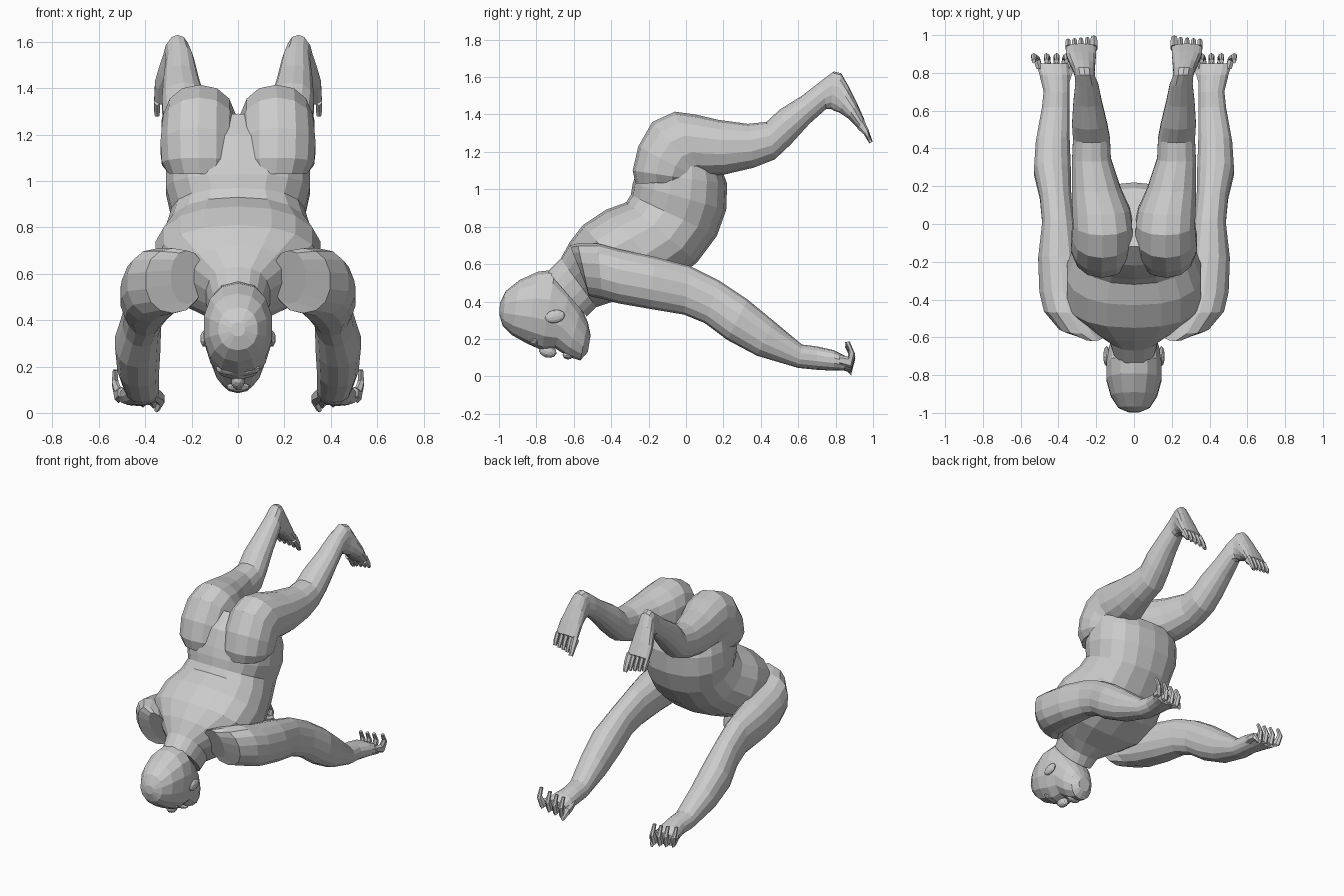
import bpy, bmesh, math


def ring_points(back, front, xc, hw, n, power):
    # ring spanned by a back point and a front point in the y-z plane, hw wide in x
    cy, cz = (back[0] + front[0]) / 2, (back[1] + front[1]) / 2
    hy, hz = (back[0] - front[0]) / 2, (back[1] - front[1]) / 2
    pts = []
    for i in range(n):
        a = 2 * math.pi * i / n + math.pi / 2
        c, s = math.cos(a), math.sin(a)
        c = math.copysign(abs(c) ** power, c)
        s = math.copysign(abs(s) ** power, s)
        pts.append((xc + hw * c, cy + hy * s, cz + hz * s))
    return pts


def loft(name, rings, n=14, power=0.9, mirror=False):
    bm = bmesh.new()
    loops = []
    for by, bz, fy, fz, xc, hw in rings:
        loops.append([bm.verts.new(p) for p in ring_points((by, bz), (fy, fz), xc, hw, n, power)])
    for a, b in zip(loops, loops[1:]):
        for i in range(n):
            j = (i + 1) % n
            bm.faces.new((a[i], a[j], b[j], b[i]))
    bm.faces.new(loops[0][::-1])
    bm.faces.new(loops[-1])
    bmesh.ops.recalc_face_normals(bm, faces=bm.faces[:])
    me = bpy.data.meshes.new(name)
    bm.to_mesh(me)
    bm.free()
    ob = bpy.data.objects.new(name, me)
    bpy.context.collection.objects.link(ob)
    if mirror:
        ob.modifiers.new("mirror", 'MIRROR')
    return ob


def blob(name, loc, scale, rot=0, mirror=False):
    bm = bmesh.new()
    bmesh.ops.create_icosphere(bm, subdivisions=2, radius=1)
    c, s = math.cos(rot), math.sin(rot)
    for v in bm.verts:
        x, y, z = (v.co[i] * scale[i] for i in range(3))
        v.co = (x + loc[0], y * c - z * s + loc[1], y * s + z * c + loc[2])
    me = bpy.data.meshes.new(name)
    bm.to_mesh(me)
    bm.free()
    ob = bpy.data.objects.new(name, me)
    bpy.context.collection.objects.link(ob)
    if mirror:
        ob.modifiers.new("mirror", 'MIRROR')


# torso: neck, chest, round belly, pelvis (back y, z, front y, z, centre x, half width)
loft("torso", [
    (-.74, .56, -.53, .32, 0, .12), (-.67, .63, -.48, .37, 0, .14),
    (-.62, .72, -.39, .40, 0, .25), (-.55, .81, -.24, .43, 0, .36),
    (-.43, .89, -.08, .50, 0, .36), (-.32, .93, .06, .61, 0, .315),
    (-.295, .97, .165, .75, 0, .29), (-.285, 1.03, .215, .89, 0, .315),
    (-.265, 1.09, .22, 1.03, 0, .315), (-.22, 1.2, .19, 1.11, 0, .30),
    (-.12, 1.29, .09, 1.18, 0, .22)], n=18, power=.85)

# head: crown to jaw
loft("head", [
    (-.995, .39, -.998, .33, 0, .03), (-.965, .455, -.98, .27, 0, .085),
    (-.89, .515, -.93, .22, 0, .125), (-.79, .56, -.85, .175, 0, .15),
    (-.70, .57, -.77, .14, 0, .148), (-.62, .47, -.70, .15, 0, .135),
    (-.56, .37, -.63, .105, 0, .115), (-.525, .29, -.565, .085, 0, .085),
    (-.51, .22, -.525, .13, 0, .045)], n=14)
blob("nose", (0, -.74, .135), (.03, .05, .035), -.3)
blob("brow", (0, -.81, .19), (.1, .035, .03), -.5)
blob("mouth", (0, -.63, .115), (.05, .03, .025))
blob("ear", (.145, -.70, .32), (.018, .055, .035), .2, True)

# leg with buttock, thigh, calf and foot
loft("leg", [
    (-.27, 1.03, .04, 1.04, .165, .14), (-.285, 1.10, .05, 1.05, .17, .162),
    (-.255, 1.23, .06, 1.06, .172, .166), (-.18, 1.36, .07, 1.065, .168, .163),
    (-.06, 1.415, .08, 1.07, .166, .16), (.05, 1.40, .11, 1.07, .175, .155),
    (.17, 1.372, .21, 1.08, .2, .132), (.33, 1.35, .36, 1.115, .225, .105),
    (.43, 1.36, .475, 1.16, .225, .1), (.50, 1.425, .56, 1.24, .235, .095),
    (.62, 1.50, .66, 1.35, .245, .078), (.73, 1.585, .75, 1.43, .25, .062),
    (.79, 1.63, .775, 1.43, .26, .055), (.83, 1.62, .79, 1.42, .265, .058),
    (.87, 1.55, .82, 1.41, .272, .068), (.915, 1.46, .865, 1.38, .28, .08),
    (.955, 1.37, .92, 1.325, .28, .083)], n=14, mirror=True)

# toes
for i in range(5):
    x, r = .213 + i * .034, (.022 if i == 0 else .015)
    k = .02 if i == 0 else .012 * (2 - i) / 2
    loft("toe", [(.95, 1.375, .915, 1.325, x, r), (.975, 1.32, .95, 1.295, x, r),
                 (.988 + k / 2, 1.275 - k, .97 + k / 2, 1.265 - k, x, r * .7)], n=6, mirror=True)

# arm with shoulder, elbow, wrist and palm
loft("arm", [
    (-.62, .70, -.53, .47, .22, .07), (-.58, .71, -.52, .43, .28, .12),
    (-.47, .71, -.45, .415, .345, .135), (-.36, .68, -.36, .39, .372, .132),
    (-.17, .64, -.19, .36, .395, .115), (.02, .59, -.01, .33, .40, .088),
    (.18, .51, .10, .285, .415, .085), (.33, .41, .22, .195, .432, .1),
    (.47, .295, .38, .11, .43, .092), (.62, .17, .60, .045, .415, .075),
    (.70, .16, .70, .035, .41, .07), (.79, .14, .79, .03, .42, .082),
    (.85, .11, .85, .03, .432, .088)], n=14, mirror=True)

# fingers curling upward at the end of the hand
for x, dz, dx in ((.37, -.012, -.012), (.41, -.008, 0), (.455, 0, .008), (.50, .012, .03)):
    loft("finger", [
        (.82, .10 + dz, .82, .05 + dz, x, .019), (.865, .095 + dz, .885, .03 + dz, x + dx / 2, .019),
        (.87, .13 + dz, .905, .105 + dz, x + dx, .016), (.85, .17 + dz, .875, .175 + dz, x + dx, .011)],
        n=6, mirror=True)
loft("thumb", [
    (.74, .12, .75, .05, .37, .03), (.81, .095, .81, .045, .345, .025),
    (.86, .09, .86, .03, .335, .02), (.885, .03, .885, .002, .35, .012)], n=6, mirror=True)
